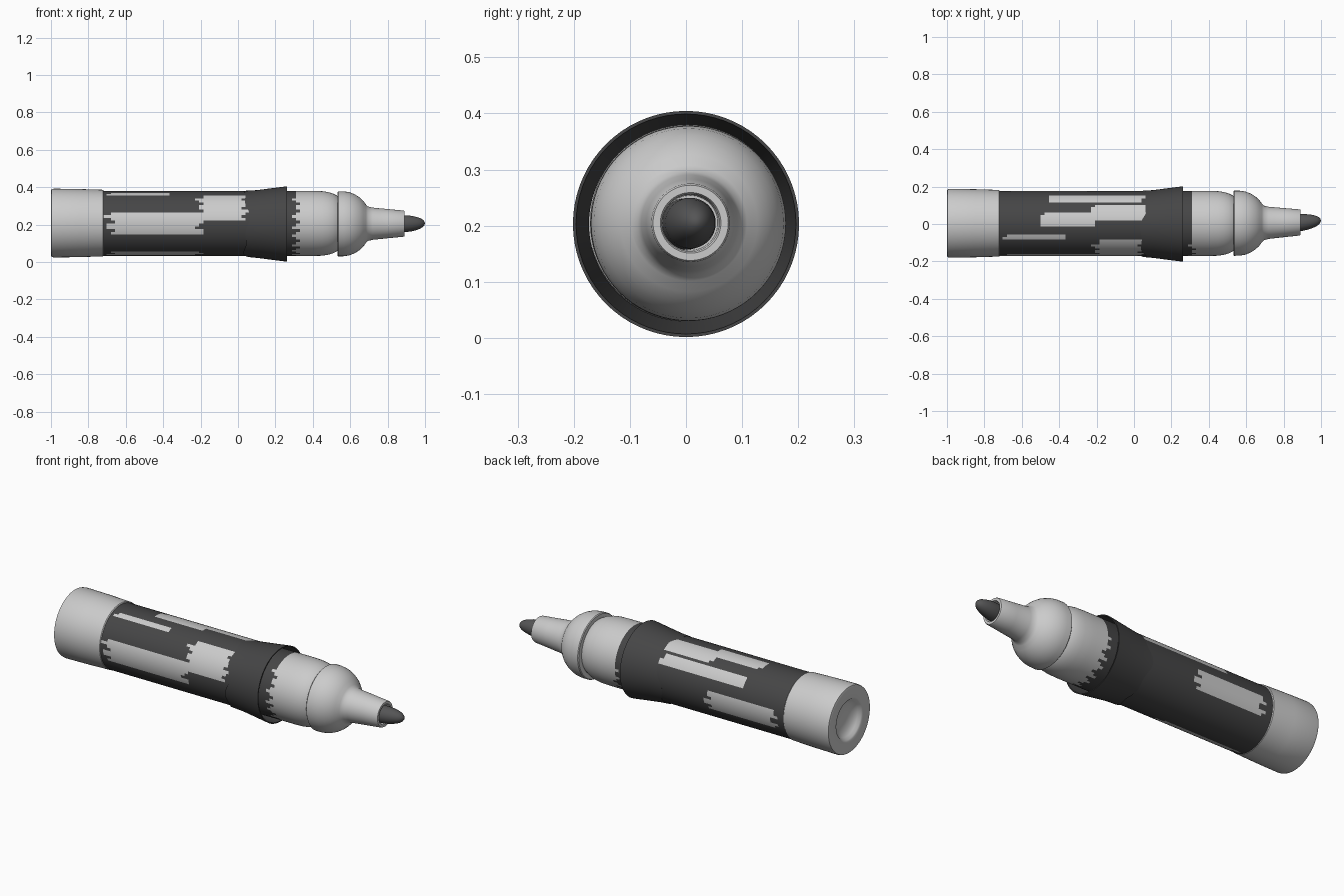
import bpy, bmesh
from math import sin, cos, pi, radians, degrees, atan2

if "Cube" in bpy.data.objects:
    bpy.data.objects.remove(bpy.data.objects["Cube"])

SEG = 72


def material(name, v):
    m = bpy.data.materials.new(name)
    m.diffuse_color = (v, v, v * 1.02, 1)
    m.use_nodes = True
    m.node_tree.nodes["Principled BSDF"].inputs["Base Color"].default_value = m.diffuse_color
    return m


LIGHT = material("light_plastic", 0.55)
DARK = material("dark_label", 0.06)
NIB = material("nib_felt", 0.09)


def lathe(name, profile, centre, mats, wobble=None, pick=None, drift=(0, 0), loop=False):
    """Revolve (x, radius) points about an x-directed axis; radius 0 makes a pole."""
    bm = bmesh.new()
    rings = []
    x0 = profile[0][0]
    for i, (x, r) in enumerate(profile):
        cy = centre[0] + drift[0] * (x - x0)
        cz = centre[1] + drift[1] * (x - x0)
        if r == 0:
            rings.append([bm.verts.new((x, cy, cz))] * SEG)
            continue
        ring = []
        for k in range(SEG):
            a = 2 * pi * k / SEG
            dx = wobble(i, a) if wobble else 0
            ring.append(bm.verts.new((x + dx, cy - r * cos(a), cz + r * sin(a))))
        rings.append(ring)
    pairs = list(zip(rings, rings[1:]))
    if loop:
        pairs.append((rings[-1], rings[0]))
    for a, b in pairs:
        for k in range(SEG):
            n = (k + 1) % SEG
            corners = list(dict.fromkeys((a[k], a[n], b[n], b[k])))
            bm.faces.new(corners)
    bmesh.ops.recalc_face_normals(bm, faces=bm.faces)
    if pick:
        for f in bm.faces:
            c = f.calc_center_median()
            f.material_index = pick(c.x, degrees(atan2(c.z - centre[1], centre[0] - c.y)))
    me = bpy.data.meshes.new(name)
    bm.to_mesh(me)
    bm.free()
    for m in mats:
        me.materials.append(m)
    me.shade_smooth()
    me.set_sharp_from_angle(angle=radians(35))
    ob = bpy.data.objects.new(name, me)
    bpy.context.collection.objects.link(ob)
    return ob


# End cap with a dished back
lathe("end_cap", [(-0.955, 0), (-0.957, 0.04), (-0.965, 0.075), (-0.98, 0.098),
                  (-0.994, 0.108), (-0.998, 0.118), (-1.0, 0.172), (-0.997, 0.181),
                  (-0.985, 0.184), (-0.85, 0.182), (-0.722, 0.178), (-0.718, 0.174),
                  (-0.718, 0)], (0.004, 0.208), [LIGHT])

# Worn patches on the label: x range, angle range (0 = front, 90 = top)
PATCHES = [(-0.69, -0.2, -18, 20), (-0.2, 0.04, 5, 62), (-0.68, -0.35, 58, 70),
           (-0.69, -0.22, -75, -58), (-0.5, -0.22, 86, 108), (-0.22, 0.07, 96, 124),
           (-0.45, 0.05, 132, 150), (-0.65, -0.25, 172, 205)]


def label(x, a):
    jag = 0.018 * sin(a * 0.9) + 0.012 * sin(a * 0.37 + 1)
    if x > 0.31 + jag * 0.6:
        return 0
    for x1, x2, a1, a2 in PATCHES:
        if x1 + jag < x < x2 + jag and (a1 < a < a2 or a1 < a + 360 < a2):
            return 0
    return 1


# Barrel with rounded shoulder, finely sliced so the label edge can vary
barrel = [(-0.725, 0)] + [(-0.725 + i * 0.0225, 0.174) for i in range(51)]
barrel += [(0.45, 0.1725), (0.48, 0.168), (0.505, 0.161), (0.525, 0.151), (0.537, 0.142), (0.537, 0)]
lathe("barrel", barrel, (0.003, 0.206), [LIGHT, DARK], pick=label)


# Flared collar, a thin shell with a torn rear edge
def torn(i, a):
    return 0.012 * sin(3 * a + 1) + 0.008 * sin(7 * a) if i in (0, 4) else 0


lathe("collar", [(0.045, 0.177), (0.10, 0.181), (0.262, 0.2015), (0.262, 0.196), (0.047, 0.173)],
      (0, 0.203), [DARK], wobble=torn, loop=True)

# Domed nose with hollow nozzle
lathe("nose", [(0.532, 0), (0.532, 0.170), (0.536, 0.174), (0.565, 0.1735), (0.595, 0.169),
               (0.625, 0.157), (0.65, 0.141), (0.67, 0.122), (0.684, 0.103), (0.695, 0.092),
               (0.72, 0.086), (0.80, 0.078), (0.885, 0.070), (0.891, 0.067), (0.891, 0.054),
               (0.885, 0.051), (0.83, 0.049), (0.83, 0)],
      (0.004, 0.204), [LIGHT], drift=(0.012, 0.003))

# Felt nib, leaning slightly to one side
lathe("nib", [(0.82, 0), (0.82, 0.046), (0.90, 0.045), (0.93, 0.041), (0.955, 0.035),
              (0.977, 0.027), (0.99, 0.018), (0.997, 0.009), (1.0, 0)],
      (0.0, 0.203), [NIB], drift=(0.1, 0.02))
